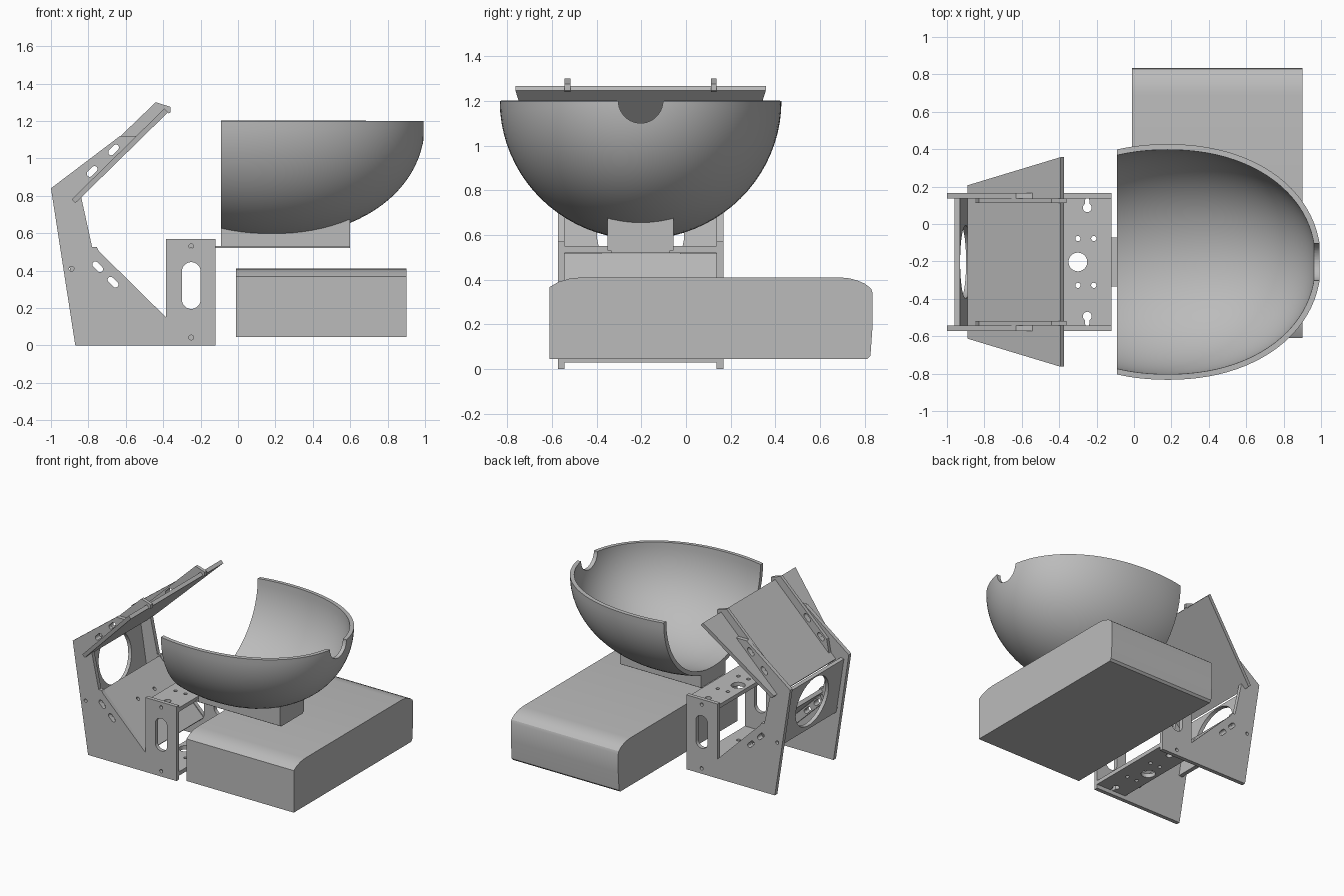
import bpy, bmesh
from math import cos, sin, tau, radians, copysign
from mathutils import Matrix, Vector

if "Cube" in bpy.data.objects:
    bpy.data.objects.remove(bpy.data.objects["Cube"])

YC = -0.203  # centre line of the bracket and bowl
X, Y, Z = Vector((1, 0, 0)), Vector((0, 1, 0)), Vector((0, 0, 1))

grey = bpy.data.materials.new("plain grey")
grey.use_nodes = True
grey.diffuse_color = (0.5, 0.5, 0.5, 1)
grey.node_tree.nodes["Principled BSDF"].inputs["Base Color"].default_value = (0.5, 0.5, 0.5, 1)


def add(name, bm):
    bmesh.ops.remove_doubles(bm, verts=bm.verts, dist=1e-5)
    bmesh.ops.recalc_face_normals(bm, faces=bm.faces)
    mesh = bpy.data.meshes.new(name)
    bm.to_mesh(mesh)
    bm.free()
    ob = bpy.data.objects.new(name, mesh)
    bpy.context.collection.objects.link(ob)
    mesh.materials.clear()
    mesh.materials.append(grey)
    smooth(ob)
    return ob


def smooth(ob):
    for p in ob.data.polygons:
        p.use_smooth = True
    ob.data.set_sharp_from_angle(angle=radians(30))


def slot(x, y, r, half=0.0, angle=0.0):
    """Round hole, or a rounded slot when half is above zero."""
    pts = []
    for i in range(32):
        a = (i + 0.5) * tau / 32
        p = Vector((r * cos(a) + copysign(half, cos(a)), r * sin(a)))
        c, s = cos(angle), sin(angle)
        pts.append((x + p.x * c - p.y * s, y + p.x * s + p.y * c))
    return pts


def keyhole(x, y, side):
    """Round hole with a narrow stem pointing along +y or -y."""
    arc = [radians(30 + 300 * i / 16) for i in range(17)]
    local = [(0.055, -0.01)] + [(0.055, 0.01)] + [(0.024 * cos(a), 0.024 * sin(a)) for a in arc]
    return [(x + q, y + side * p) for p, q in local]


def sheet(name, outline, holes, thick, origin, u, v):
    """Flat plate with holes, centred on the plane through origin along u and v."""
    cu = bpy.data.curves.new(name, 'CURVE')
    cu.dimensions = '2D'
    cu.fill_mode = 'BOTH'
    cu.extrude = thick / 2
    for pts in [outline] + holes:
        sp = cu.splines.new('POLY')
        sp.points.add(len(pts) - 1)
        for point, (a, b) in zip(sp.points, pts):
            point.co = (a, b, 0, 1)
        sp.use_cyclic_u = True
    tmp = bpy.data.objects.new(name, cu)
    bpy.context.collection.objects.link(tmp)
    dg = bpy.context.evaluated_depsgraph_get()
    mesh = bpy.data.meshes.new_from_object(tmp.evaluated_get(dg))
    bm = bmesh.new()
    bm.from_mesh(mesh)
    bpy.data.objects.remove(tmp)
    bpy.data.meshes.remove(mesh)
    m = Matrix((u, v, u.cross(v))).transposed().to_4x4()
    m.translation = origin
    bm.transform(m)
    return add(name, bm)


def box(name, lo, hi):
    bm = bmesh.new()
    lo, hi = Vector(lo), Vector(hi)
    size = hi - lo
    bmesh.ops.create_cube(bm, size=1, matrix=Matrix.Translation((lo + hi) / 2) @ Matrix.Diagonal((*size, 1)))
    return add(name, bm)


def carve(ob, cutters):
    """Cut the shapes away, keep the result, drop the cutters."""
    for c in cutters:
        c.hide_render = True
        mod = ob.modifiers.new("cut", 'BOOLEAN')
        mod.operation, mod.solver, mod.object = 'DIFFERENCE', 'EXACT', c
    dg = bpy.context.evaluated_depsgraph_get()
    mesh = bpy.data.meshes.new_from_object(ob.evaluated_get(dg))
    ob.modifiers.clear()
    ob.data = mesh
    for c in cutters:
        bpy.data.objects.remove(c)
    smooth(ob)


def egg(name, half):
    """Slightly full ellipsoid, round about x."""
    bm = bmesh.new()
    bmesh.ops.create_uvsphere(bm, u_segments=80, v_segments=48, radius=1, matrix=Matrix.Rotation(tau / 4, 4, 'Y'))
    power = 2.13
    for v in bm.verts:
        rho = (v.co.y ** 2 + v.co.z ** 2) ** 0.5
        k = (abs(v.co.x) ** power + rho ** power) ** (-1 / power)
        v.co = Vector((0.18 + 0.82 * k * v.co.x, YC + 0.63 * k * v.co.y, 1.2 + 0.62 * k * v.co.z))
    if half:
        bmesh.ops.bisect_plane(bm, geom=bm.verts[:] + bm.edges[:] + bm.faces[:], dist=1e-5,
                               plane_co=(0, 0, 1.2), plane_no=Z, clear_outer=True)
    return add(name, bm)


# Bowl: half shell, open at one end, with a round notch at the other
bowl = egg("bowl", True)
solid = bowl.modifiers.new("wall", 'SOLIDIFY')
solid.thickness, solid.offset = 0.03, -1
notch = sheet("notch_cutter", slot(YC, 1.2, 0.1), [], 0.3, Vector((1, 0, 0)), Y, Z)
carve(bowl, [box("end_cutter", (-1, -1, 0.3), (-0.09, 1, 1.5)), notch])

# Stand under the bowl, shaped to its underside, and its thin foot plate
stand = box("bowl_stand", (-0.09, YC - 0.148, 0.53), (0.6, YC + 0.148, 0.78))
carve(stand, [egg("stand_cutter", False)])
box("stand_plate", (-0.12, YC - 0.132, 0.52), (0.6, YC + 0.132, 0.531))

# Large base box with rounded top edges
profile = [(-0.61, 0.045), (0.81, 0.045), (0.825, 0.06), (0.835, 0.2), (0.835, 0.34), (0.828, 0.36),
           (0.8, 0.382), (0.765, 0.397), (0.73, 0.406), (0.69, 0.41),
           (-0.47, 0.41), (-0.52, 0.405), (-0.57, 0.39), (-0.61, 0.367)]
sheet("base_box", profile, [], 0.91, Vector((0.445, 0, 0)), Y, Z)

# Bracket sides with bolt slots, and the strips carrying the tilted panels
side_shape = [(-0.87, 0), (-0.12, 0), (-0.12, 0.57), (-0.385, 0.57), (-0.385, 0.15), (-0.745, 0.505),
              (-0.755, 0.525), (-0.78, 0.525), (-0.84, 0.8), (-0.54, 1.12), (-0.63, 1.12), (-1, 0.84)]
arm_shape = [(-0.85, 0.82), (-0.385, 1.255), (-0.37, 1.24), (-0.36, 1.245), (-0.36, 1.275),
             (-0.44, 1.3), (-0.83, 0.925)]
flange_shape = [(-0.775, 0.48), (-0.42, 0.14), (-0.5, 0.14), (-0.8, 0.43)]
upper_slots = [slot(x, z, 0.016, 0.018, tau / 8) for x, z in ((-0.78, 0.93), (-0.665, 1.045))]
lower_slots = [slot(x, z, 0.016, 0.018, -tau / 8) for x, z in ((-0.75, 0.42), (-0.668, 0.338))]
screws = [slot(x, z, 0.013) for x, z in ((-0.89, 0.41), (-0.25, 0.53), (-0.25, 0.042))]
window = slot(-0.25, 0.32, 0.05, 0.075, tau / 4)
for word, s in (("left", 1), ("right", -1)):
    outer = Vector((0, YC + s * 0.355, 0))
    inner = Vector((0, YC + s * 0.327, 0))
    sheet(word + "_side_plate", side_shape, upper_slots + lower_slots + screws + [window], 0.03, outer, X, Z)
    sheet(word + "_upper_arm", arm_shape, upper_slots, 0.025, inner, X, Z)
    sheet(word + "_lower_flange", flange_shape, lower_slots, 0.025, inner, X, Z)

# Tilted upper panel, widening towards its top
sheet("upper_panel", [(-0.41, 0), (0.41, 0), (0.56, 0.695), (-0.56, 0.695)], [], 0.028,
      Vector((-0.88, YC, 0.77)), Y, Vector((0.714, 0, 0.7)))

# Sloped lower panel with four small holes
slope_holes = [slot(a, b, 0.014) for a in (-0.1, 0.1) for b in (0.18, 0.34)]
sheet("lower_panel", [(-0.34, 0), (0.34, 0), (0.34, 0.53), (-0.34, 0.53)], slope_holes, 0.028,
      Vector((-0.772, YC, 0.508)), Y, Vector((1, 0, -1)).normalized())

# Back plate with a large round opening
sheet("back_plate", [(-0.345, 0), (0.345, 0), (0.345, 0.43), (-0.345, 0.43)], [slot(0, 0.205, 0.195)], 0.028,
      Vector((-0.945, YC, 0.8)), Y, Vector((0.153, 0, -0.988)))

# Top and bottom mounting plates of the bracket foot
mount_holes = [slot(x, s * 0.125, 0.014) for x in (-0.3, -0.215) for s in (-1, 1)]
mount_holes += [slot(-0.3, 0, 0.05)] + [keyhole(-0.25, s * 0.29, s) for s in (-1, 1)]
for word, z in (("top", 0.535), ("bottom", 0.045)):
    sheet(word + "_mount_plate", [(-0.375, -0.345), (-0.12, -0.345), (-0.12, 0.345), (-0.375, 0.345)],
          mount_holes, 0.03, Vector((0, YC, z)), X, Y)
